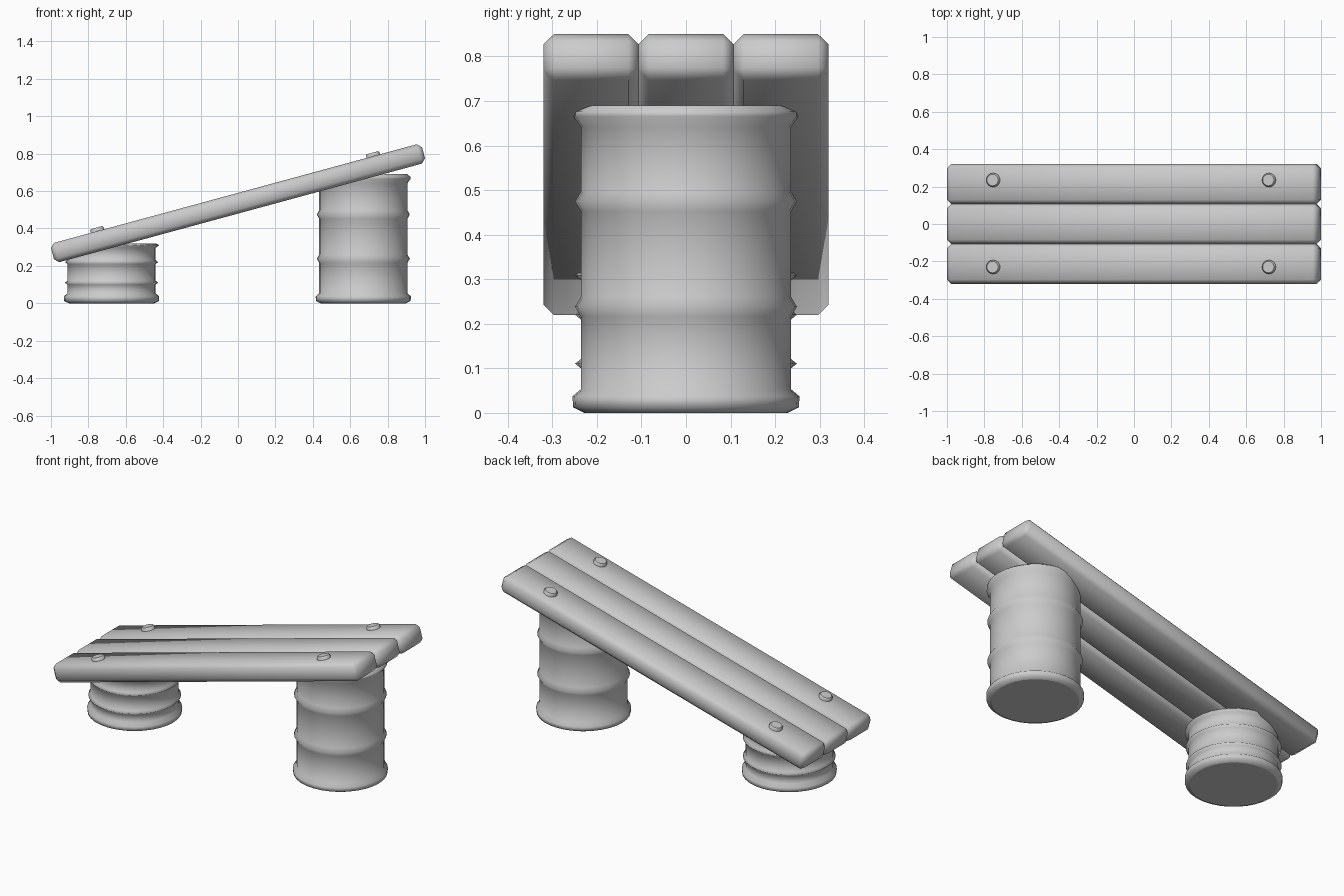
import bpy, bmesh, math
from mathutils import Matrix

cube = bpy.data.objects.get("Cube")
if cube:
    bpy.data.objects.remove(cube, do_unlink=True)

grey = bpy.data.materials.new("plain_grey")
grey.use_nodes = True
colour = (0.6, 0.6, 0.6, 1)
grey.diffuse_color = colour
grey.node_tree.nodes["Principled BSDF"].inputs["Base Color"].default_value = colour

# Sloping frame shared by the planks and bolts
TILT = math.radians(15.2)
slope = Matrix.Translation((0, 0, 0.535)) @ Matrix.Rotation(-TILT, 4, "Y")
LENGTH, WIDTH, THICK, BEVEL = 2.056, 0.213, 0.107, 0.023


def finish(name, bm, matrix):
    bmesh.ops.recalc_face_normals(bm, faces=bm.faces)
    mesh = bpy.data.meshes.new(name)
    bm.to_mesh(mesh)
    bm.free()
    mesh.materials.append(grey)
    obj = bpy.data.objects.new(name, mesh)
    obj.matrix_world = matrix
    bpy.context.collection.objects.link(obj)


def lathe(name, profile, sides, matrix):
    """Turn (radius, height) points about z, with flat caps."""
    bm = bmesh.new()
    turns = [math.tau * i / sides for i in range(sides)]
    rings = [[bm.verts.new((r * math.cos(a), r * math.sin(a), z)) for a in turns]
             for r, z in profile]
    for low, high in zip(rings, rings[1:]):
        for i in range(sides):
            j = (i + 1) % sides
            bm.faces.new((low[i], low[j], high[j], high[i])).smooth = True
    bm.faces.new(rings[0])
    bm.faces.new(rings[-1])
    finish(name, bm, matrix)


def plank(name, y):
    bm = bmesh.new()
    bmesh.ops.create_cube(bm, size=1)
    bmesh.ops.scale(bm, vec=(LENGTH, WIDTH, THICK), verts=bm.verts)
    bmesh.ops.bevel(bm, geom=bm.edges[:], offset=BEVEL, segments=1,
                    affect="EDGES", profile=0.5)
    for face in bm.faces:
        face.smooth = True
    finish(name, bm, slope @ Matrix.Translation((0, y, 0)))


def barrel(name, x, height):
    # Base rim, then two ribs and the top rim spaced by the height
    body = 0.236
    profile = [(0.228, 0), (0.253, 0.012), (0.255, 0.037), (body, 0.053)]
    for centre in (0.345, 0.688):
        profile += [(body, (centre - 0.032) * height), (0.249, centre * height),
                    (body, (centre + 0.032) * height)]
    profile += [(body, 0.93 * height), (0.253, 0.965 * height),
                (0.252, 0.98 * height), (0.235, height)]
    lathe(name, profile, 32, Matrix.Translation((x, 0, 0)))


# Three planks side by side
for name, side in (("right_plank", -1), ("middle_plank", 0), ("left_plank", 1)):
    plank(name, side * WIDTH)

# Supporting barrels
barrel("tall_barrel", 0.67, 0.69)
barrel("short_barrel", -0.676, 0.32)

# Bolt heads on the outer planks
for end, u in (("low", -0.764), ("high", 0.764)):
    for name, y in (("front", -0.23), ("back", 0.235)):
        lathe(f"{end}_{name}_bolt", [(0.037, -0.02), (0.037, 0.012), (0.031, 0.019)], 16,
              slope @ Matrix.Translation((u, y, THICK / 2)))
